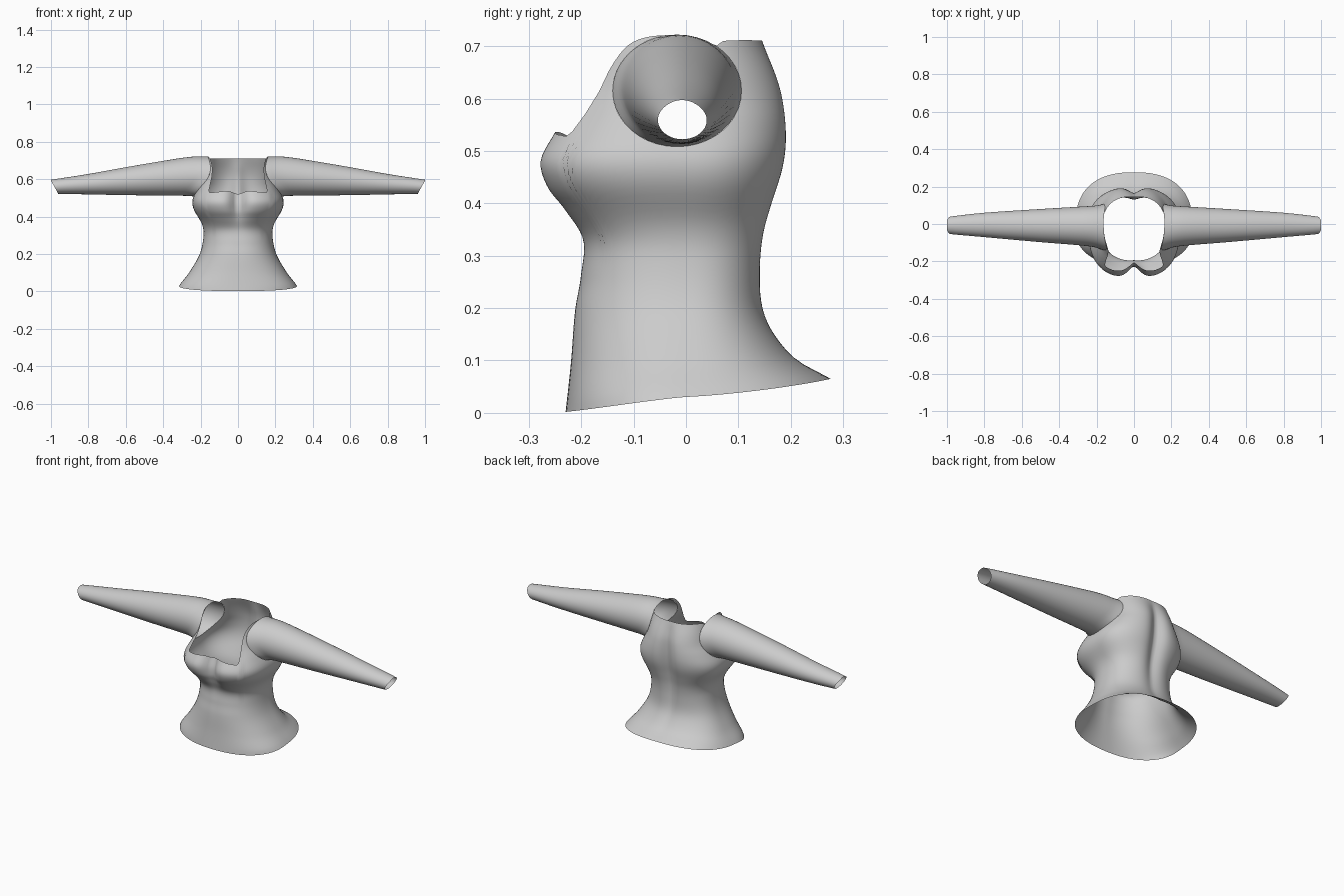
import bpy, bmesh
from math import sin, cos, pi, exp, sqrt, hypot, radians

if "Cube" in bpy.data.objects:
    bpy.data.objects.remove(bpy.data.objects["Cube"])


def curve(pts, t):
    """Smooth interpolation through (t, value) points."""
    if t <= pts[0][0]:
        return pts[0][1]
    if t >= pts[-1][0]:
        return pts[-1][1]
    i = max(k for k in range(len(pts) - 1) if pts[k][0] <= t)

    def slope(k):
        a, b = pts[max(k - 1, 0)], pts[min(k + 1, len(pts) - 1)]
        return (b[1] - a[1]) / (b[0] - a[0])
    (t0, v0), (t1, v1) = pts[i], pts[i + 1]
    h = t1 - t0
    u = (t - t0) / h
    return (v0 * (2*u**3 - 3*u*u + 1) + v1 * (3*u*u - 2*u**3)
            + h * slope(i) * (u**3 - 2*u*u + u) + h * slope(i + 1) * (u**3 - u*u))


# Bodice profiles by height: half width, front depth, back depth, grooves, roundness
WIDTH = [(0, .325), (.03, .315), (.1, .262), (.2, .205), (.3, .184), (.36, .193),
         (.44, .237), (.49, .243), (.55, .217), (.6, .19), (.66, .174), (.72, .162)]
FRONT = [(0, .23), (.1, .22), (.2, .213), (.26, .203), (.33, .201), (.39, .242),
         (.43, .274), (.48, .288), (.53, .264), (.6, .222), (.66, .2), (.72, .185)]
BACK = [(.03, .32), (.065, .277), (.1, .216), (.15, .173), (.2, .152), (.27, .149), (.34, .157),
        (.4, .173), (.47, .194), (.53, .201), (.6, .195), (.65, .179), (.71, .149)]
FRONT_GROOVE = [(0, .0), (.2, .01), (.34, .04), (.48, .25), (.55, .22)]
BACK_GROOVE = [(.06, 0), (.2, .08), (.35, .17), (.5, .2), (.65, .12), (.71, .03)]
FRONT_ROUND = [(0, .9), (.3, .9), (.45, .78), (.53, .78), (.66, .86)]
BACK_ROUND = [(0, .86), (.2, .9), (.7, .88)]
# Neckline height by angle from the front centre
NECK = [(0, .52), (8, .536), (30, .53), (39, .537), (44, .6), (49, .66),
        (63, .708), (90, .72), (106, .70), (114, .71), (180, .71)]
ARM_Y, ARM_Z, ARM_RY, ARM_RZ = -.017, .615, .123, .107


def half(front):
    return (FRONT, FRONT_GROOVE, FRONT_ROUND) if front else (BACK, BACK_GROOVE, BACK_ROUND)


def body_point(a, z):
    s, c = sin(a), cos(a)
    depth, groove, rnd = half(c > 0)
    p = curve(rnd, z)
    x = curve(WIDTH, z) * abs(s) ** p * (1 if s >= 0 else -1)
    y = curve(depth, z) * abs(c) ** (p - .07)
    y *= 1 - curve(groove, z) * exp(-(abs(x) / .042) ** 1.5)
    return x, -y if c > 0 else y, z


def side_x(y, z):
    depth, _, rnd = half(y < 0)
    p = curve(rnd, z)
    c = min(1, abs(y) / curve(depth, z)) ** (1 / (p - .07))
    return curve(WIDTH, z) * sqrt(1 - c * c) ** p


def finish(name, bm):
    bmesh.ops.recalc_face_normals(bm, faces=bm.faces)
    mesh = bpy.data.meshes.new(name)
    bm.to_mesh(mesh)
    bm.free()
    for p in mesh.polygons:
        p.use_smooth = True
    bpy.context.collection.objects.link(bpy.data.objects.new(name, mesh))


def loft(bm, rings):
    vs = [[bm.verts.new(p) for p in r] for r in rings]
    n = len(vs[0])
    for a, b in zip(vs, vs[1:]):
        for i in range(n):
            bm.faces.new((a[i], a[(i + 1) % n], b[(i + 1) % n], b[i]))


# Bodice: open shell with tilted hem and shaped neckline
COLS, ROWS = 120, 48
rings = []
for r in range(ROWS + 1):
    ring = []
    for i in range(COLS):
        deg = 360 * i / COLS
        hem = .002 + .063 * (.5 - .5 * cos(radians(deg))) ** 1.15
        top = curve(NECK, min(deg, 360 - deg))
        ring.append(body_point(radians(deg), hem + (top - hem) * r / ROWS))
    rings.append(ring)
bm = bmesh.new()
loft(bm, rings)

# Armholes: remove the inside, snap the rim to a clean oval


def arm_dist(v):
    return hypot((v.co.y - ARM_Y) / ARM_RY, (v.co.z - ARM_Z) / ARM_RZ) if abs(v.co.x) > .08 else 9


bmesh.ops.delete(bm, geom=[f for f in bm.faces if all(arm_dist(v) < 1 for v in f.verts)],
                 context='FACES')
for v in bm.verts:
    d = arm_dist(v)
    if d < 1:
        y = ARM_Y + (v.co.y - ARM_Y) / d
        z = ARM_Z + (v.co.z - ARM_Z) / d
        v.co = (side_x(y, z) * (1 if v.co.x > 0 else -1), y, z)
finish("bodice", bm)

# Sleeves: tapering tubes from the armhole to a slanted open cuff
TOP = [(.16, .721), (.25, .72), (.4, .698), (.6, .664), (.8, .628), (1, .597)]
BOTTOM = [(.16, .509), (.25, .511), (.6, .515), (1, .523)]
Y_FRONT = [(.16, -.134), (.25, -.118), (.5, -.097), (.8, -.07), (.98, -.054), (1, -.05)]
Y_BACK = [(.16, .1), (.25, .095), (.5, .08), (.8, .06), (.98, .04), (1, .035)]
SIDES, STEPS = 40, 26
for name, sign in (("sleeve_right", 1), ("sleeve_left", -1)):
    rings = []
    for k in range(STEPS + 1):
        u = (k / STEPS) ** 1.5
        flare = max(0, 1 - u / .07) ** 2          # blend into the armhole oval
        ring = []
        for i in range(SIDES):
            a = 2 * pi * i / SIDES
            ry, rz = ARM_Y + ARM_RY * cos(a), ARM_Z + ARM_RZ * sin(a)
            root = side_x(ry, rz)
            end = 1 - .035 * max(0, .5 - .6 * sin(a))
            x = root + (end - root) * u
            t, b, f, g = (curve(c, x) for c in (TOP, BOTTOM, Y_FRONT, Y_BACK))
            y = (f + g) / 2 + (g - f) / 2 * cos(a)
            z = (t + b) / 2 + (t - b) / 2 * sin(a)
            ring.append((sign * x, y + (ry - y) * flare, z + (rz - z) * flare))
        rings.append(ring)
    bm = bmesh.new()
    loft(bm, rings)
    finish(name, bm)
